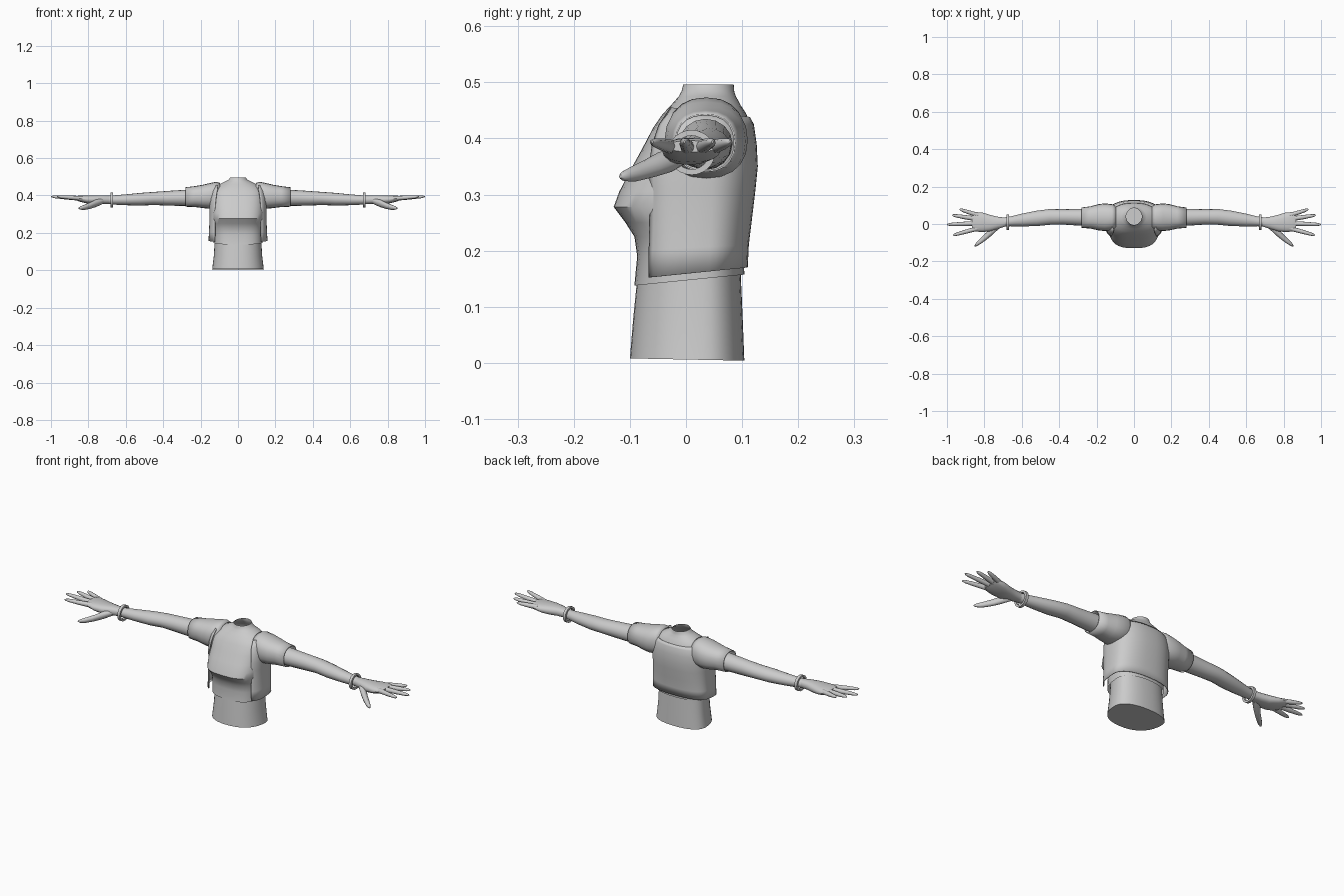
import bpy, bmesh, math

grey = bpy.data.materials.new("plain_grey")
grey.diffuse_color = (0.6, 0.6, 0.6, 1)


def spow(v, e):
    return math.copysign(abs(v) ** e, v)


def finish(name, bm, mirror, angle=40, thickness=0):
    bmesh.ops.recalc_face_normals(bm, faces=bm.faces)
    me = bpy.data.meshes.new(name)
    bm.to_mesh(me)
    bm.free()
    me.materials.append(grey)
    ob = bpy.data.objects.new(name, me)
    bpy.context.collection.objects.link(ob)
    bpy.ops.object.select_all(action='DESELECT')
    ob.select_set(True)
    bpy.context.view_layer.objects.active = ob
    bpy.ops.object.shade_smooth_by_angle(angle=math.radians(angle))
    if mirror:
        m = ob.modifiers.new("Mirror", 'MIRROR')
        m.use_clip = True
    if thickness:
        s = ob.modifiers.new("Solidify", 'SOLIDIFY')
        s.thickness = thickness
    return ob


def loft(name, rings, closed=True, caps=(True, True), mirror=False, thickness=0):
    bm = bmesh.new()
    rows = [[bm.verts.new(p) for p in r] for r in rings]
    n = len(rows[0])
    for a, b in zip(rows, rows[1:]):
        for i in range(n if closed else n - 1):
            j = (i + 1) % n
            bm.faces.new((a[i], a[j], b[j], b[i]))
    if caps[0]:
        bm.faces.new(rows[0])
    if caps[1]:
        bm.faces.new(rows[-1])
    return finish(name, bm, mirror, thickness=thickness)


def body_point(a, z, hw, front, back, tilt, y0, nf, nb):
    # rounded-box front half, rounder back half
    n = nf if math.sin(a) < 0 else nb
    d = (y0 - front) if math.sin(a) < 0 else (back - y0)
    y = y0 + d * spow(math.sin(a), 2 / n)
    return (hw * spow(math.cos(a), 2 / n), y, z + tilt * y)


def body_ring(z, hw, front, back, tilt=0, y0=0.03, nf=2.8, nb=2.3, n=40):
    return [body_point(2 * math.pi * i / n, z, hw, front, back, tilt, y0, nf, nb)
            for i in range(n)]


def limb(name, sections, n=16, p=2.0, caps=(True, True), thickness=0):
    # sections along x: (x, y centre, z centre, y radius, z radius)
    rings = []
    for x, y, z, ry, rz in sections:
        rings.append([(x, y + ry * spow(math.cos(t), 2 / p), z + rz * spow(math.sin(t), 2 / p))
                      for t in (2 * math.pi * i / n for i in range(n))])
    return loft(name, rings, caps=caps, mirror=True, thickness=thickness)


# bare waist
loft("waist", [body_ring(0.006, 0.138, -0.10, 0.104, -0.02, nf=2.3),
               body_ring(0.08, 0.129, -0.094, 0.101, nf=2.3),
               body_ring(0.17, 0.124, -0.085, 0.097, nf=2.3)], caps=(True, False))

# fitted top with bust, running up to the open neck
loft("fitted_top", [
    body_ring(0.147, 0.131, -0.092, 0.104, 0.1),
    body_ring(0.19, 0.132, -0.087, 0.103),
    body_ring(0.225, 0.134, -0.092, 0.105),
    body_ring(0.25, 0.137, -0.108, 0.107),
    body_ring(0.278, 0.140, -0.129, 0.11, nf=3),
    body_ring(0.305, 0.142, -0.119, 0.115, nf=3),
    body_ring(0.34, 0.143, -0.101, 0.12),
    body_ring(0.38, 0.14, -0.079, 0.12),
    body_ring(0.42, 0.135, -0.058, 0.115),
    body_ring(0.443, 0.122, -0.042, 0.108, nf=2.3),
    body_ring(0.46, 0.10, -0.026, 0.097, y0=0.035, nf=2.1),
    body_ring(0.475, 0.068, -0.013, 0.089, y0=0.038, nf=2, nb=2),
    body_ring(0.484, 0.05, -0.008, 0.086, y0=0.04, nf=2, nb=2),
    body_ring(0.496, 0.042, -0.005, 0.085, y0=0.04, nf=2, nb=2)], caps=(False, False))

# open-fronted jacket: (z, half width, front y, back y, tilt, start angle)
jacket = []
for z, hw, front, back, tilt, a0 in [
        (0.159, 0.158, -0.085, 0.110, 0.10, -48),
        (0.205, 0.155, -0.085, 0.112, 0.05, -48),
        (0.26, 0.153, -0.085, 0.118, 0, -46),
        (0.31, 0.153, -0.085, 0.124, 0, -46),
        (0.35, 0.154, -0.085, 0.128, 0, -48),
        (0.39, 0.152, -0.076, 0.126, 0, -50),
        (0.425, 0.145, -0.062, 0.121, 0, -50),
        (0.452, 0.128, -0.044, 0.114, -0.12, -42)]:
    a0 = math.radians(a0)
    jacket.append([body_point(a0 + (math.pi / 2 - a0) * i / 18, z, hw, front, back,
                              tilt, 0.03, 3.4, 2.4) for i in range(19)])
loft("jacket", jacket, closed=False, caps=(False, False), mirror=True, thickness=0.003)

# short sleeves
limb("jacket_sleeve", [(0.095, 0.037, 0.405, 0.062, 0.062),
                       (0.118, 0.036, 0.403, 0.070, 0.070),
                       (0.155, 0.036, 0.397, 0.074, 0.068),
                       (0.19, 0.036, 0.395, 0.070, 0.062),
                       (0.23, 0.035, 0.394, 0.060, 0.056),
                       (0.28, 0.034, 0.392, 0.054, 0.052)],
     n=20, p=2.3, caps=(False, False), thickness=0.003)

# bare arms
limb("arm", [(0.20, 0.035, 0.390, 0.048, 0.045), (0.29, 0.036, 0.387, 0.045, 0.043),
             (0.38, 0.038, 0.385, 0.041, 0.039), (0.45, 0.038, 0.384, 0.042, 0.035),
             (0.52, 0.030, 0.380, 0.041, 0.034), (0.60, 0.021, 0.377, 0.034, 0.029),
             (0.66, 0.014, 0.376, 0.026, 0.025), (0.70, 0.010, 0.377, 0.024, 0.022)])

# bracelet: flat band around the wrist
limb("bracelet", [(0.668, 0.010, 0.375, 0.031, 0.030), (0.668, 0.010, 0.375, 0.042, 0.040),
                  (0.682, 0.010, 0.375, 0.042, 0.040), (0.682, 0.010, 0.375, 0.031, 0.030),
                  (0.668, 0.010, 0.375, 0.031, 0.030)], n=24, caps=(False, False))

# palm
limb("palm", [(0.69, 0.010, 0.377, 0.024, 0.022), (0.73, 0.006, 0.378, 0.033, 0.023),
              (0.77, 0.005, 0.377, 0.044, 0.024), (0.81, 0.009, 0.379, 0.052, 0.021),
              (0.85, 0.012, 0.384, 0.052, 0.016), (0.866, 0.012, 0.386, 0.046, 0.010)], p=2.4)

# fingers: knuckle x, y and tip x, y
for name, x0, y0, x1, y1 in [("little_finger", 0.83, 0.046, 0.932, 0.078),
                             ("ring_finger", 0.84, 0.027, 0.972, 0.047),
                             ("middle_finger", 0.84, 0.003, 1.0, -0.003),
                             ("index_finger", 0.83, -0.022, 0.968, -0.060)]:
    limb(name, [(x0 + (x1 - x0) * t, y0 + (y1 - y0) * t, 0.384 + 0.010 * t, ry, rz)
                for t, ry, rz in [(0, 0.013, 0.013), (0.5, 0.0115, 0.011),
                                  (0.85, 0.009, 0.008), (0.96, 0.006, 0.005),
                                  (1, 0.002, 0.002)]], n=10)

# thumb
limb("thumb", [(0.72, -0.005, 0.372, 0.018, 0.016), (0.76, -0.037, 0.358, 0.024, 0.020),
               (0.79, -0.066, 0.346, 0.019, 0.017), (0.82, -0.091, 0.337, 0.016, 0.014),
               (0.843, -0.109, 0.333, 0.010, 0.009), (0.852, -0.116, 0.332, 0.003, 0.003)], n=12)
